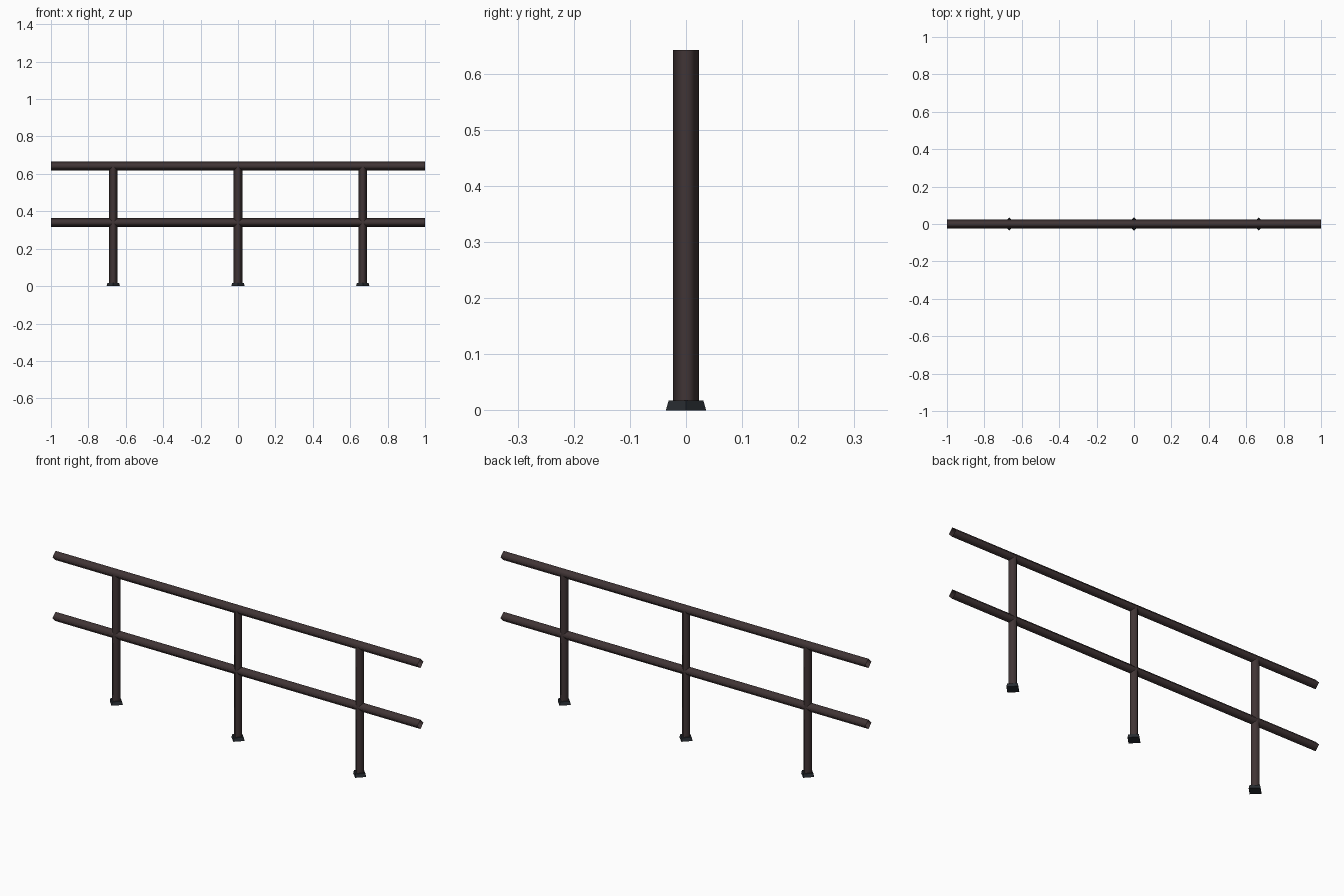
import bpy, bmesh, math
from mathutils import Matrix

if "Cube" in bpy.data.objects:
    bpy.data.objects.remove(bpy.data.objects["Cube"])


def material(name, rgb):
    m = bpy.data.materials.new(name)
    m.diffuse_color = (*rgb, 1)
    m.use_nodes = True
    m.node_tree.nodes["Principled BSDF"].inputs["Base Color"].default_value = m.diffuse_color
    return m


brown = material("dark brown metal", (0.052, 0.035, 0.036))
slate = material("dark slate", (0.022, 0.026, 0.032))


def prism(name, r1, r2, length, matrix, mat, capped, smooth):
    """Four-sided bar standing on its corner directions."""
    bm = bmesh.new()
    bmesh.ops.create_cone(bm, cap_ends=capped, segments=4, radius1=r1, radius2=r2, depth=length)
    # put the corners on the local x and y axes
    v = bm.verts[:][0].co
    turn = -math.atan2(v.y, v.x)
    bmesh.ops.transform(bm, matrix=matrix @ Matrix.Rotation(turn, 4, 'Z'), verts=bm.verts)
    bmesh.ops.recalc_face_normals(bm, faces=bm.faces)
    # open tubes: make sure the sides face away from the axis
    axis = matrix.to_3x3().col[2]
    f = bm.faces[:][0] if not capped else None
    if f:
        out = f.calc_center_median() - matrix.translation
        out -= axis * out.dot(axis)
        if f.normal.dot(out) < 0:
            bmesh.ops.reverse_faces(bm, faces=bm.faces)
    for face in bm.faces:
        face.smooth = smooth
    me = bpy.data.meshes.new(name)
    bm.to_mesh(me)
    bm.free()
    me.materials.append(mat)
    bpy.context.collection.objects.link(bpy.data.objects.new(name, me))


R, TOP = 0.023, 0.642

# horizontal rails, open ended
for name, z in (("top_rail", TOP), ("middle_rail", 0.34)):
    m = Matrix.Translation((0, 0, z)) @ Matrix.Rotation(math.pi / 2, 4, 'Y')
    prism(name, R, R, 2.0, m, brown, False, True)

# posts and their tapered feet
for i, x in enumerate((-0.667, 0, 0.667), 1):
    prism(f"post_{i}", R, R, TOP - 0.005, Matrix.Translation((x, 0, (TOP + 0.005) / 2)),
          brown, False, True)
    prism(f"foot_{i}", 0.036, 0.031, 0.017, Matrix.Translation((x, 0, 0.0085)),
          slate, True, False)
